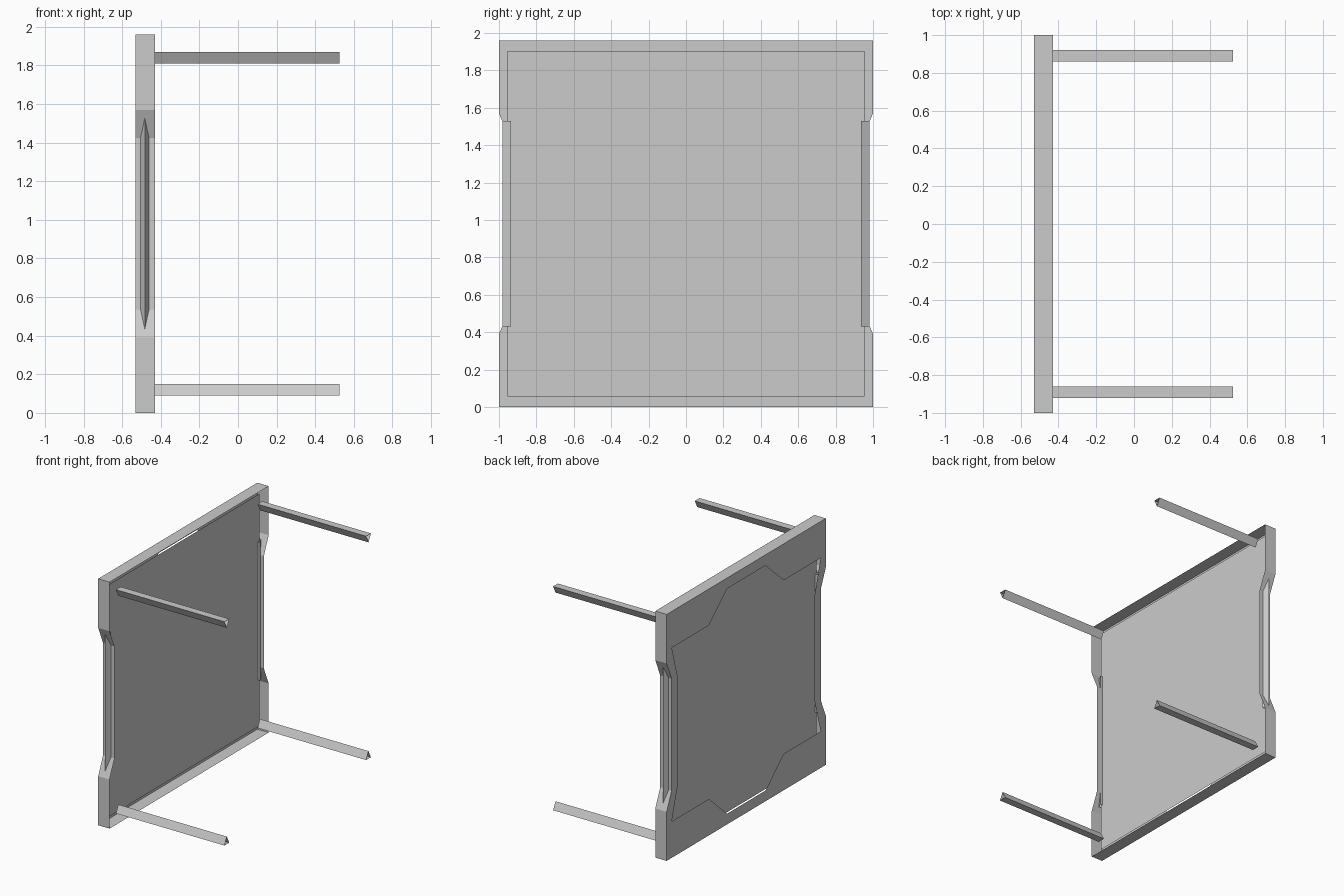
import bpy, bmesh

old = bpy.data.objects.get("Cube")
if old:
    bpy.data.objects.remove(old, do_unlink=True)

MID = 0.98                    # height of the panel centre
BACK, FRONT, CORE = -0.53, -0.43, -0.48

grey = bpy.data.materials.new("plain_grey")
grey.use_nodes = True
grey.diffuse_color = (0.6, 0.6, 0.6, 1)
grey.node_tree.nodes["Principled BSDF"].inputs["Base Color"].default_value = (0.6, 0.6, 0.6, 1)


def finish(bm, name):
    mesh = bpy.data.meshes.new(name)
    bm.to_mesh(mesh)
    bm.free()
    mesh.materials.append(grey)
    obj = bpy.data.objects.new(name, mesh)
    bpy.context.collection.objects.link(obj)
    return obj


def mirrored_loop(quarter):
    """Mirror a quarter outline (y, height from centre) into a closed loop."""
    back = quarter[::-1]
    return (quarter + [(y, -z) for y, z in back]
            + [(-y, -z) for y, z in quarter] + [(-y, z) for y, z in back])


def ring(bm, loop, x):
    verts = [bm.verts.new((x, y, z + MID)) for y, z in loop]
    edges = [bm.edges.new((a, b)) for a, b in zip(verts, verts[1:] + verts[:1])]
    return verts, edges


def open_prism(name, start, end):
    """Uncapped tube between two matching triangles."""
    bm = bmesh.new()
    a = [bm.verts.new(p) for p in start]
    b = [bm.verts.new(p) for p in end]
    for i in range(3):
        j = (i + 1) % 3
        bm.faces.new((a[i], a[j], b[j], b[i]))
    bmesh.ops.recalc_face_normals(bm, faces=bm.faces)
    return finish(bm, name)


# Tray frame: notched outer walls, open front, back plate with a shaped opening
outer = mirrored_loop([(1, 0.98), (1, 0.59), (0.938, 0.445)])
inner = mirrored_loop([(0.24, 0.895), (0.47, 0.69), (0.935, 0.69), (0.86, 0.425)])
bm = bmesh.new()
rim, rim_edges = ring(bm, outer, BACK)
hole, hole_edges = ring(bm, inner, BACK)
bmesh.ops.triangle_fill(bm, edges=rim_edges + hole_edges, use_beauty=True,
                        use_dissolve=False, normal=(-1, 0, 0))
lip, _ = ring(bm, outer, FRONT)
for i in range(len(rim)):
    j = (i + 1) % len(rim)
    bm.faces.new((rim[i], rim[j], lip[j], lip[i]))
bmesh.ops.recalc_face_normals(bm, faces=bm.faces)
bm.faces.ensure_lookup_table()
plate = min(bm.faces, key=lambda f: f.calc_center_median().x)
if plate.normal.x > 0:
    bmesh.ops.reverse_faces(bm, faces=bm.faces)
finish(bm, "tray_frame")

# Thin sheet held inside the frame
bm = bmesh.new()
corners, _ = ring(bm, mirrored_loop([(0.955, 0.923)]), CORE)
sheet = bm.faces.new(corners)
sheet.normal_update()
if sheet.normal.x < 0:
    sheet.normal_flip()
finish(bm, "centre_sheet")

# Ridged rails in the side notches
for side, word in ((1, "back"), (-1, "front")):
    tri = [(CORE - 0.026, 0.936), (CORE - 0.003, 0.981), (CORE + 0.02, 0.936)]
    ends = [[(x, side * y, MID + h) for x, y in tri] for h in (-0.55, 0.55)]
    open_prism(word + "_rail", *ends)

# Four triangular legs, points turned towards the middle height
for side, word in ((1, "back"), (-1, "front")):
    for level, place in ((1, "upper"), (-1, "lower")):
        base, tip = MID + level * 0.89, MID + level * 0.83
        tri = [(-0.03, base), (0.03, base), (0, tip)]
        ends = [[(x, side * 0.89 + y, z) for y, z in tri] for x in (FRONT, 0.525)]
        open_prism(place + "_" + word + "_leg", *ends)
